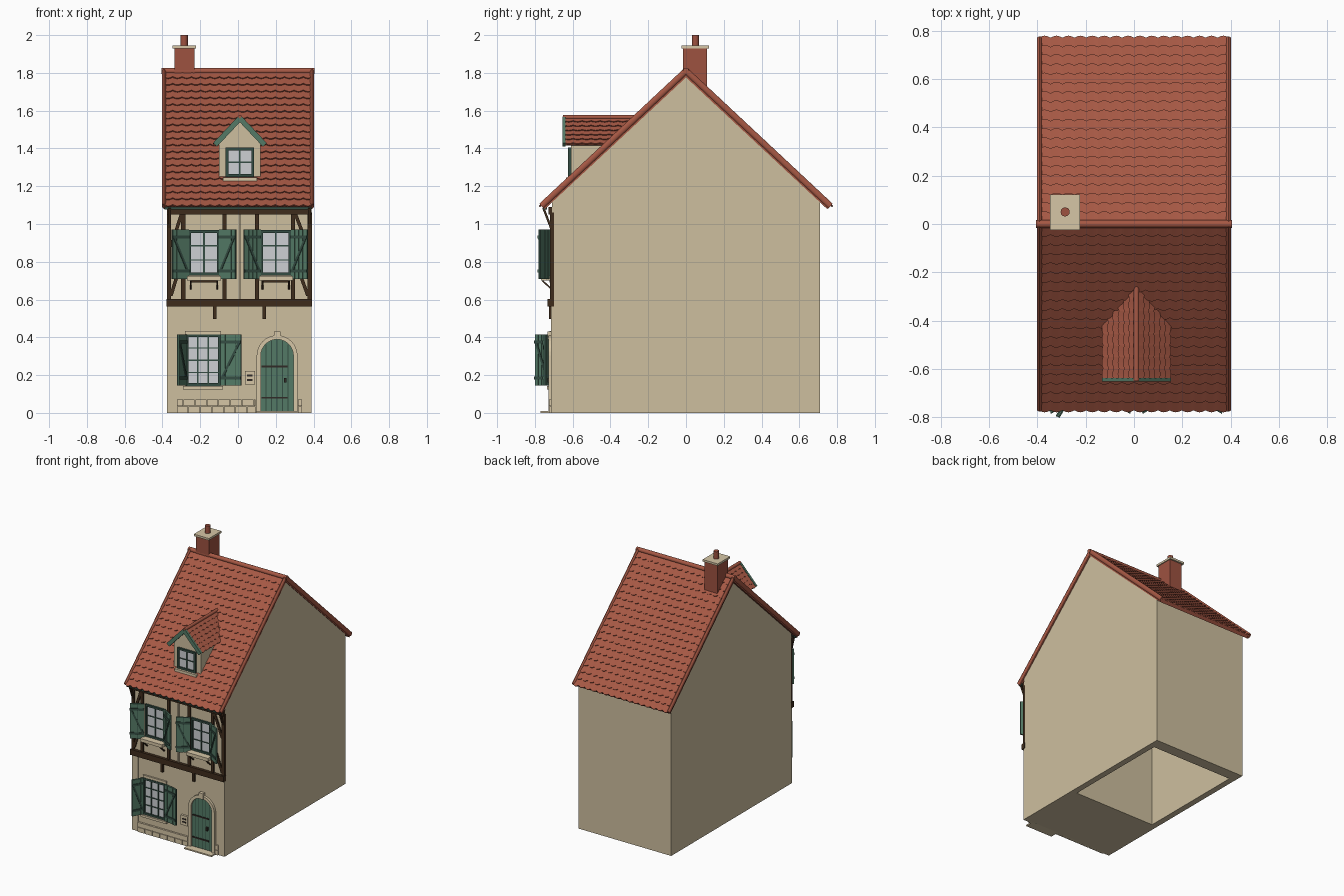
import bpy, bmesh, math
from mathutils import Matrix, Vector

if "Cube" in bpy.data.objects:
    bpy.data.objects.remove(bpy.data.objects["Cube"], do_unlink=True)


def material(name, rgb):
    linear = [((c / 255 + 0.055) / 1.055) ** 2.4 for c in rgb] + [1]
    m = bpy.data.materials.new(name)
    m.use_nodes = True
    m.diffuse_color = linear
    m.node_tree.nodes["Principled BSDF"].inputs["Base Color"].default_value = linear
    return m


plaster = material("cream plaster", (206, 191, 159))
stone = material("pale stone", (214, 198, 166))
tile = material("terracotta tile", (166, 88, 68))
brick = material("red brick", (158, 82, 64))
timber = material("dark timber", (62, 44, 28))
green = material("shutter green", (84, 122, 102))
dark_green = material("dark green trim", (52, 76, 66))
glass = material("pale glass", (205, 208, 212))
iron = material("dark iron", (48, 42, 38))


class Part:
    """Collects simple solids into one object."""

    def __init__(self, name, mat, matrix=Matrix()):
        self.name, self.mat, self.matrix = name, mat, matrix
        self.bm = bmesh.new()

    def box(self, x, y, z):
        lo, hi = Vector((x[0], y[0], z[0])), Vector((x[1], y[1], z[1]))
        size = [abs(c) for c in hi - lo]
        m = Matrix.Translation((lo + hi) / 2) @ Matrix.Diagonal((*size, 1))
        bmesh.ops.create_cube(self.bm, size=1, matrix=m)
        return self

    def strut(self, a, b, width, depth, round_sides=0):
        a, b = Vector(a), Vector(b)
        turn = (b - a).to_track_quat('Z', 'Y').to_matrix().to_4x4()
        m = Matrix.Translation((a + b) / 2) @ turn
        m = m @ Matrix.Diagonal((depth, width, (b - a).length, 1))
        if round_sides:
            bmesh.ops.create_cone(self.bm, cap_ends=True, segments=round_sides,
                                  radius1=0.5, radius2=0.5, depth=1, matrix=m)
        else:
            bmesh.ops.create_cube(self.bm, size=1, matrix=m)
        return self

    def prism(self, points, axis, start, end):
        """Extrude a profile along x (points are y, z) or y (points are x, z)."""
        place = (lambda p, t: (t, *p)) if axis == 'x' else (lambda p, t: (p[0], t, p[1]))
        face = self.bm.faces.new([self.bm.verts.new(place(p, start)) for p in points])
        out = bmesh.ops.extrude_face_region(self.bm, geom=[face], use_keep_orig=True)
        moved = [v for v in out["geom"] if isinstance(v, bmesh.types.BMVert)]
        step = Vector(place((0, 0), end - start))
        bmesh.ops.translate(self.bm, verts=moved, vec=step)
        return self

    def done(self, smooth=False):
        bmesh.ops.recalc_face_normals(self.bm, faces=self.bm.faces)
        mesh = bpy.data.meshes.new(self.name)
        self.bm.to_mesh(mesh)
        self.bm.free()
        mesh.materials.append(self.mat)
        if smooth:
            mesh.shade_smooth()
            mesh.set_sharp_from_angle(angle=math.radians(40))
        obj = bpy.data.objects.new(self.name, mesh)
        obj.matrix_world = self.matrix
        bpy.context.collection.objects.link(obj)


LEFT, RIGHT, FRONT = 0.39, -0.375, -0.71

# House body with a cavity open at the bottom
body = Part("house_walls", plaster)
body.prism([(FRONT, 0), (-FRONT, 0), (-FRONT, 1.12), (0, 1.785), (FRONT, 1.12)], 'x', RIGHT, LEFT)
body.bm.normal_update()
base = min(body.bm.faces, key=lambda f: f.calc_center_median().z)
bmesh.ops.inset_region(body.bm, faces=[base], thickness=0.05)
for v in base.verts:
    v.co = (0.345 if v.co.x > 0 else -0.33, 0.625 if v.co.y > 0 else -0.2, 0)
hole = bmesh.ops.extrude_face_region(body.bm, geom=[base])
bmesh.ops.delete(body.bm, geom=[f for f in [base] if f.is_valid], context='FACES')
bmesh.ops.translate(body.bm, vec=(0, 0, 1),
                    verts=[v for v in hole["geom"] if isinstance(v, bmesh.types.BMVert)])
body.done()


# Roof slopes: a slab carrying rows of scalloped tiles
def slope(name, eave, across, up, width, length, rows, tile_width, slab):
    u, v = Vector(across), Vector(up).normalized()
    w = u.cross(v)
    m = Matrix((u, v, w)).transposed().to_4x4()
    m.translation = eave
    part = Part(name, tile, m)
    part.box((-width / 2, width / 2), (0, length), (-slab, 0))
    pitch, count = length / rows, round(width / tile_width) * 6
    for row in range(rows):
        previous = None
        for i in range(count + 1):
            x = width * (i / count - 0.5)
            lip = row * pitch - pitch * 0.22 * abs(math.sin(math.pi * i / 6))
            top = min(length, (row + 1.05) * pitch)
            spots = [(x, lip, 0), (x, lip, 0.009), (x, top, 0.001)]
            line = [part.bm.verts.new(p) for p in spots]
            if previous:
                for k in (0, 1):
                    part.bm.faces.new((previous[k], line[k], line[k + 1], previous[k + 1]))
            previous = line
    part.done()


RIDGE, RUN, EAVE = 1.81, 0.765, 1.097
RISE = RIDGE - EAVE
trim = Part("roof_edge_tiles", tile)
for label, side in (("front", -1), ("back", 1)):
    slope(label + "_roof", (0, side * RUN, EAVE), (-side, 0, 0), (0, -side * RUN, RISE),
          0.79, math.hypot(RUN, RISE), 20, 0.05, 0.025)
    for x in (-0.392, 0.392):
        trim.strut((x, side * RUN, EAVE - 0.002), (x, 0, RIDGE), 0.034, 0.022, 10)
trim.strut((-0.405, 0, RIDGE), (0.405, 0, RIDGE), 0.032, 0.032, 12)
trim.done(smooth=True)

# Chimney
Part("chimney_stack", brick).box((-0.335, -0.23), (-0.015, 0.11), (1.7, 1.93)).done()
Part("chimney_cap", stone).box((-0.347, -0.223), (-0.025, 0.122), (1.93, 1.945)).done()
Part("chimney_pot", brick).strut((-0.285, 0.05, 1.94), (-0.285, 0.05, 2), 0.038, 0.038, 12).done(True)

# Dormer
MID, D_EAVE, D_RIDGE, HALF = 0.01, 1.425, 1.565, 0.132
Part("dormer_walls", plaster).prism(
    [(MID - 0.11, 1.22), (MID + 0.11, 1.22), (MID + 0.11, 1.435), (MID, 1.55), (MID - 0.11, 1.435)],
    'y', -0.61, -0.3).done()
boards = Part("dormer_bargeboards", green)
for label, side in (("right", -1), ("left", 1)):
    slope("dormer_roof_" + label, (MID + side * HALF, -0.455, D_EAVE), (0, side, 0),
          (-side * HALF, 0, D_RIDGE - D_EAVE), 0.38, math.hypot(HALF, D_RIDGE - D_EAVE), 6, 0.045, 0.014)
    boards.strut((MID + side * HALF, -0.645, D_EAVE - 0.006), (MID, -0.645, D_RIDGE - 0.006), 0.028, 0.016)
boards.done()
Part("dormer_ridge", tile).strut((MID, -0.65, D_RIDGE), (MID, -0.25, D_RIDGE), 0.024, 0.024, 10).done(True)


# Windows
def window(name, x0, x1, z0, z1, wall, columns, rows):
    Part(name + "_glass", glass).box((x0, x1), (wall + 0.01, wall - 0.004), (z0, z1)).done()
    frame = Part(name + "_frame", dark_green)
    deep = (wall + 0.01, wall - 0.014)
    for x in (x0, x1):
        frame.box((x - 0.007, x + 0.007), deep, (z0 - 0.007, z1 + 0.007))
    for z in (z0, z1):
        frame.box((x0, x1), deep, (z - 0.007, z + 0.007))
    bar = (wall, wall - 0.009)
    for i in range(1, columns):
        x = x0 + (x1 - x0) * i / columns
        frame.box((x - 0.004, x + 0.004), bar, (z0, z1))
    for i in range(1, rows):
        z = z0 + (z1 - z0) * i / rows
        frame.box((x0, x1), bar, (z - 0.003, z + 0.003))
    frame.done()


window("dormer_window", -0.058, 0.078, 1.257, 1.397, -0.61, 2, 2)
Part("dormer_sill", stone).box((-0.08, 0.1), (-0.6, -0.635), (1.228, 1.247)).done()


# Ledged shutters hung beside the windows
def shutter(name, hinge, z0, z1, width, side, degrees):
    turn = Matrix.Rotation(math.radians(-side * degrees), 4, 'Z')
    m = Matrix.Translation((hinge, FRONT - 0.012, 0)) @ turn
    back = Part(name + "_back", dark_green, m)
    back.box((0, side * width), (0, -0.006), (z0, z1)).done()
    planks = Part(name, green, m)
    step = side * width / 4
    for i in range(4):
        planks.box((i * step, (i + 0.92) * step), (0.002, -0.011), (z0, z1))
    planks.done()
    ledges = Part(name + "_ledges", dark_green, m)
    low, high = z0 + 0.04, z1 - 0.04
    for z in (low, high):
        ledges.box((0, side * width), (-0.01, -0.016), (z - 0.008, z + 0.008))
    ledges.strut((side * 0.008, -0.0125, low), (side * (width - 0.008), -0.0125, high), 0.012, 0.006)
    ledges.done()


for label, x0, x1 in (("right", -0.255, -0.105), ("left", 0.125, 0.275)):
    name = "upper_" + label
    window(name + "_window", x0, x1, 0.735, 0.96, FRONT, 2, 3)
    shutter(name + "_shutter_a", x0 - 0.01, 0.71, 0.97, 0.1, -1, 30)
    shutter(name + "_shutter_b", x1 + 0.01, 0.71, 0.97, 0.1, 1, 30)
    Part(name + "_sill", stone).box((x0 - 0.015, x1 + 0.015), (-0.7, -0.768), (0.702, 0.726)).done()
    brackets = Part(name + "_sill_brackets", timber)
    brackets.box((x0, x1), (-0.7, -0.722), (0.69, 0.702))
    for x in (x0 + 0.005, x1 - 0.005):
        brackets.strut((x, -0.712, 0.655), (x, -0.76, 0.7), 0.008, 0.01)
    brackets.done()

window("ground_window", -0.27, -0.1, 0.15, 0.408, FRONT, 3, 4)
shutter("ground_shutter_a", -0.28, 0.145, 0.415, 0.085, -1, 60)
shutter("ground_shutter_b", -0.09, 0.145, 0.415, 0.11, 1, 12)
surround = Part("ground_window_surround", stone)
surround.box((-0.29, -0.08), (-0.7, -0.735), (0.125, 0.142))
surround.box((-0.28, -0.09), (-0.7, -0.722), (0.416, 0.434)).done()

# Timber framing of the upper floor
frame = Part("timber_frame", timber)
frame.box((RIGHT - 0.003, LEFT + 0.003), (-0.7, -0.732), (0.562, 0.604))
frame.box((RIGHT, LEFT), (-0.7, -0.728), (1.05, 1.09))
for x in (-0.365, -0.29, -0.072, 0.1, 0.292, 0.38):
    frame.box((x - 0.011, x + 0.011), (-0.7, -0.72), (0.6, 1.06))
for edge, inner in ((-0.355, -0.3), (0.37, 0.305)):
    frame.strut((edge, -0.712, 0.62), (inner, -0.712, 0.8), 0.018, 0.014)
    frame.strut((edge, -0.712, 0.88), (inner, -0.712, 1.05), 0.018, 0.014)
for x in (RIGHT + 0.012, LEFT - 0.012):
    frame.strut((x, -0.715, 0.98), (x, -0.755, 1.085), 0.012, 0.014)
for x in (-0.123, 0.138):
    frame.box((x - 0.009, x + 0.009), (-0.7, -0.726), (0.497, 0.565))
frame.done()
Part("downpipe", stone).box((0.004, 0.014), (-0.7, -0.718), (0.604, 1.05)).done()
Part("eave_board", dark_green).box((-0.39, 0.39), (-0.735, -0.758), (1.076, 1.09)).done()

# Corner pilasters and stone footing
corners = Part("corner_pilasters", plaster)
corners.box((RIGHT, -0.325), (-0.7, -0.716), (0, 0.562))
corners.box((0.342, LEFT), (-0.7, -0.716), (0, 0.562)).done()
footing = Part("stone_footing", stone)
for row in range(2):
    x, z = -0.323, 0.037 * row
    while x < 0.09:
        end = min(x + (0.035 if row and x < -0.32 else 0.062), 0.095)
        footing.box((x, end - 0.003), (-0.7, -0.724), (z, z + 0.034))
        x = end
    footing.box((0.318, 0.34), (-0.7, -0.724), (z, z + 0.034))
footing.done()

# Arched door with stone surround
DOOR, SPRING = 0.207, 0.303


def arch(radius):
    curve = [(DOOR + radius * math.cos(math.pi * i / 16), SPRING + radius * math.sin(math.pi * i / 16))
             for i in range(17)]
    return [(DOOR + radius, 0)] + curve + [(DOOR - radius, 0)]


Part("door_surround", stone).prism(arch(0.108) + arch(0.086)[::-1], 'y', -0.7, -0.728).done()
Part("door_keystone", stone).box((DOOR - 0.017, DOOR + 0.017), (-0.7, -0.734), (0.388, 0.432)).done()
Part("door", green).prism(arch(0.086), 'y', -0.7, -0.715).done()
grooves = Part("door_grooves", dark_green)
for i in range(-2, 3):
    x = i * 0.029
    grooves.box((DOOR + x - 0.0025, DOOR + x + 0.0025), (-0.712, -0.717),
                (0.01, SPRING + math.sqrt(0.082 ** 2 - x * x)))
grooves.done()
fittings = Part("door_fittings", iron)
for z in (0.08, 0.245):
    fittings.box((0.125, 0.262), (-0.712, -0.72), (z - 0.005, z + 0.005))
fittings.box((0.243, 0.257), (-0.712, -0.732), (0.16, 0.185)).done()
Part("doorstep", stone).box((0.095, 0.32), (-0.7, -0.77), (0, 0.01)).done()

# Letter box
Part("letter_box", stone).box((0.036, 0.09), (-0.7, -0.726), (0.15, 0.222)).done()
slots = Part("letter_box_slots", iron)
for z in (0.175, 0.198):
    slots.box((0.048, 0.078), (-0.72, -0.728), (z - 0.005, z + 0.005))
slots.done()
